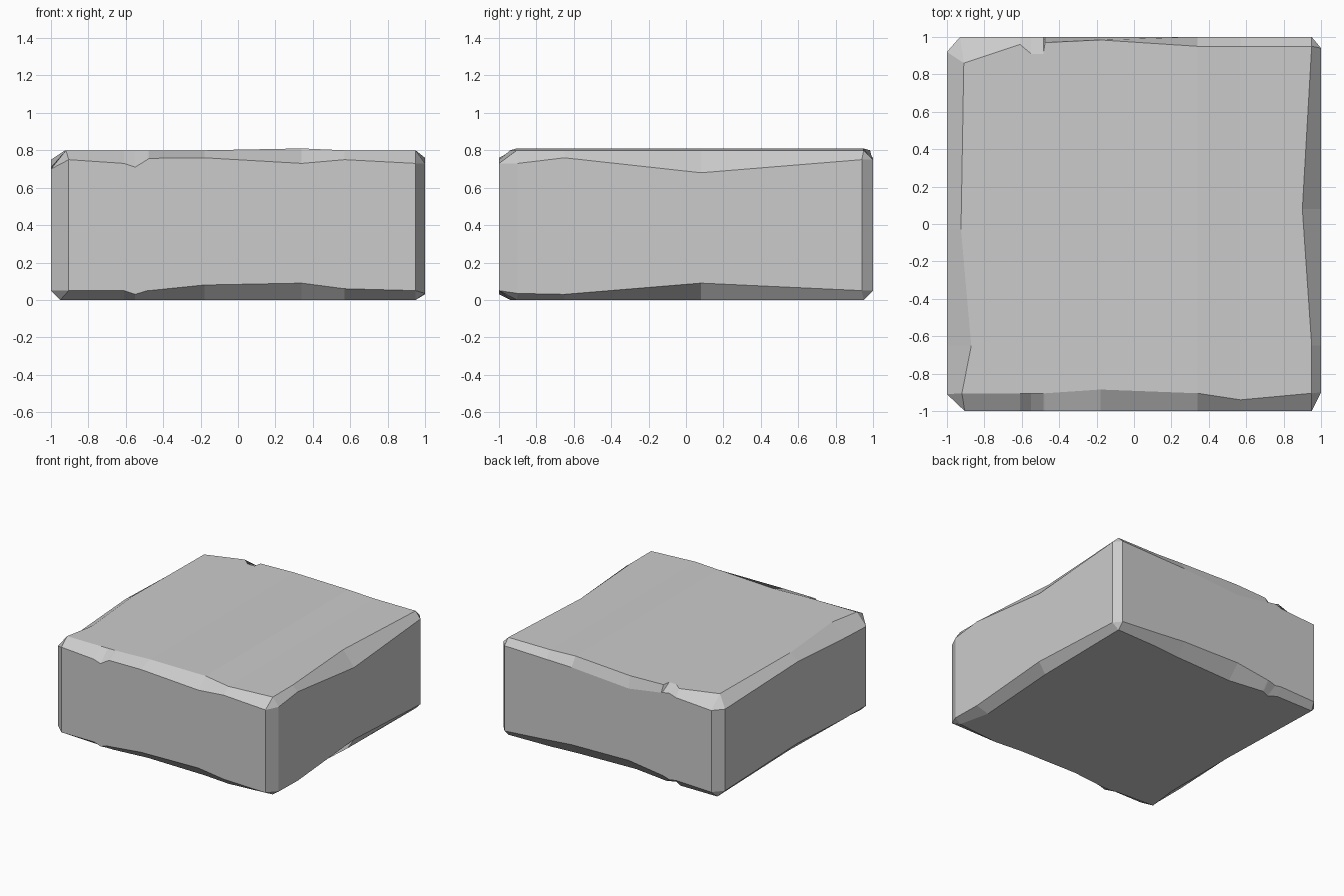
import bpy, bmesh

if "Cube" in bpy.data.objects:
    bpy.data.objects.remove(bpy.data.objects["Cube"])

# Stations along the long edges: x, then rows of
# (wall top z, wall bottom z, top inset, bottom inset)
XS = [-0.61, -0.55, -0.485, -0.475, -0.18, 0.34, 0.57]
FRONT = [(.73, .05, .095, .07), (.71, .03, .095, .06), (.75, .05, .095, .06),
         (.757, .05, .095, .06), (.76, .08, .115, .09), (.73, .09, .095, .08),
         (.75, .06, .06, .06)]
BACK = [(.74, .06, .04, .05), (.76, .05, .09, .09), (.75, .07, .09, .06),
        (.745, .07, .03, .06), (.70, .11, .016, .10), (.735, .10, .05, .08),
        (.74, .08, .05, .06)]
# Side edges: y, then the same four values
RIGHT = [(-.65, .76, .03, .05, .11), (.08, .68, .09, .10, .06)]
LEFT = [(-.03, .75, .08, .075, .08), (-.65, .71, .05, .13, .08)]

stations = []   # each: bottom inner, bottom wall, top wall, top inner


def long_station(x, row, side):
    zt, zb, it, ib = row
    top = .81 if x == .34 else .80
    stations.append([(x, side * (1 - ib), 0), (x, side, zb),
                     (x, side, zt), (x, side * (1 - it), top)])


def side_station(row, side):
    y, zt, zb, it, ib = row
    stations.append([(side * (1 - ib), y, 0), (side, y, zb),
                     (side, y, zt), (side * (1 - it), y, .80)])


def corner(walls, bottom, top):
    for x, y, zt, zb in walls:
        stations.append([(*bottom, 0), (x, y, zb), (x, y, zt), (*top, .80)])


# Walk round the block counter-clockwise from the front
for x, row in zip(XS, FRONT):
    long_station(x, row, -1)
corner([(.95, -1, .73, .05), (1, -.90, .73, .035)], (.95, -.905), (.95, -.905))
for row in RIGHT:
    side_station(row, 1)
corner([(1, .94, .75, .05), (.95, 1, .75, .05)], (.95, .95), (.95, .95))
for x, row in reversed(list(zip(XS, BACK))):
    long_station(x, row, 1)
corner([(-.93, 1, .72, .05), (-1, .92, .72, .05)], (-.95, .95), (-.91, .86))
for row in LEFT:
    side_station(row, -1)
corner([(-1, -.91, .70, .05), (-.905, -1, .75, .05)], (-.95, -.91), (-.92, -.905))

bm = bmesh.new()
rings = [[bm.verts.new(p) for p in s] for s in stations]
n, k = len(rings), len(XS)

# Walls and chipped edges
for i in range(n):
    a, b = rings[i], rings[(i + 1) % n]
    for j in range(3):
        bm.faces.new([a[j], b[j], b[j + 1], a[j + 1]])

# Underside, and the top split into strips running front to back
bm.faces.new([r[0] for r in reversed(rings)])
top = [r[3] for r in rings]
b0 = k + 6                     # first back station (right-hand end)
b1 = b0 + k - 1                # last back station (left-hand end)
bm.faces.new(top[k - 1:b0 + 1])
for i in range(k - 1):
    bm.faces.new([top[i], top[i + 1], top[b1 - i - 1], top[b1 - i]])
bm.faces.new(top[b1:] + [top[0]])

bmesh.ops.remove_doubles(bm, verts=bm.verts, dist=1e-5)
bmesh.ops.recalc_face_normals(bm, faces=bm.faces)

mesh = bpy.data.meshes.new("stone_block")
bm.to_mesh(mesh)
bm.free()
bpy.context.collection.objects.link(bpy.data.objects.new("stone_block", mesh))
